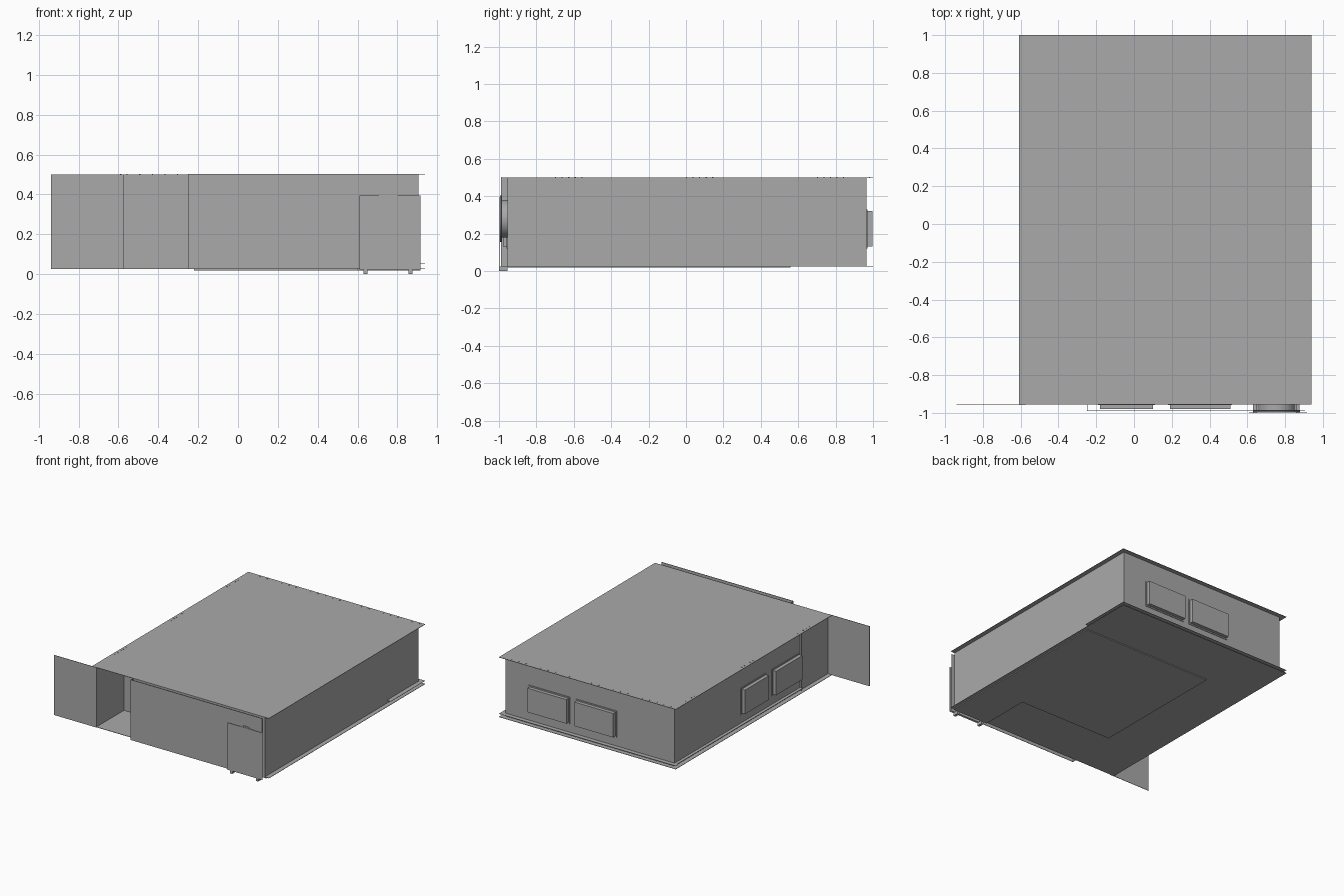
import bpy, bmesh, math

cube = bpy.data.objects.get("Cube")
if cube:
    bpy.data.objects.remove(cube, do_unlink=True)

grey = bpy.data.materials.new("plain grey")
grey.use_nodes = True
COLOUR = (0.40, 0.40, 0.40, 1)
grey.diffuse_color = COLOUR
grey.node_tree.nodes["Principled BSDF"].inputs["Base Color"].default_value = COLOUR


def finish(name, bm):
    bmesh.ops.recalc_face_normals(bm, faces=bm.faces)
    mesh = bpy.data.meshes.new(name)
    bm.to_mesh(mesh)
    bm.free()
    mesh.materials.append(grey)
    obj = bpy.data.objects.new(name, mesh)
    bpy.context.collection.objects.link(obj)
    return obj


def prism(name, outline, z0, z1):
    """Upright solid from a plan outline."""
    bm = bmesh.new()
    face = bm.faces.new([bm.verts.new((x, y, z0)) for x, y in outline])
    top = bmesh.ops.extrude_face_region(bm, geom=[face])["geom"]
    for v in top:
        if isinstance(v, bmesh.types.BMVert):
            v.co.z = z1
    return finish(name, bm)


def box(name, x, y, z):
    return prism(name, [(x[0], y[0]), (x[1], y[0]), (x[1], y[1]), (x[0], y[1])], *z)


def disc(name, x, z, radius, y0, y1):
    """Cylinder lying along y."""
    bpy.ops.mesh.primitive_cylinder_add(vertices=48, radius=radius, depth=y1 - y0,
                                        location=(x, (y0 + y1) / 2, z),
                                        rotation=(math.pi / 2, 0, 0))
    obj = bpy.context.object
    obj.name = name
    obj.data.materials.append(grey)
    bpy.ops.object.shade_smooth_by_angle()


LEFT, RIGHT, FRONT, BACK = -0.575, 0.905, -0.955, 0.965
FLOOR, TOP, SHEET = 0.025, 0.5, 0.003
HALL_X, HALL_Y = -0.25, -0.61
EDGE_X, EDGE_Y = (-0.61, 0.94), (-0.955, 1.0)

# Main body, with the entrance hall left out of its front corner
prism("body", [(LEFT, HALL_Y), (HALL_X, HALL_Y), (HALL_X, FRONT),
               (RIGHT, FRONT), (RIGHT, BACK), (LEFT, BACK)], FLOOR, TOP)
box("hall_side_wall", (LEFT, LEFT + SHEET), (FRONT, HALL_Y), (FLOOR, TOP))
box("hall_joint_strip", (LEFT - 0.012, LEFT), (HALL_Y - 0.005, HALL_Y + 0.005), (FLOOR, TOP))

# Thin overhanging roof and floor sheets
box("roof_sheet", EDGE_X, EDGE_Y, (TOP - SHEET, TOP))
box("floor_sheet", EDGE_X, EDGE_Y, (FLOOR, FLOOR + SHEET))

# Second ledge just above the floor sheet
LEDGE = (0.05, 0.052)
box("left_ledge", (EDGE_X[0] + 0.01, LEFT), (HALL_Y, EDGE_Y[1]), LEDGE)
box("back_ledge", EDGE_X, (BACK, EDGE_Y[1]), LEDGE)
box("side_ledge", (RIGHT, EDGE_X[1]), (0.57, EDGE_Y[1]), LEDGE)

# Lower deck under the L-shaped inner room
prism("lower_deck", [(-0.22, -0.55), (0.6, -0.55), (0.6, FRONT), (0.915, FRONT),
                     (0.915, 0.56), (-0.22, 0.56)], 0.018, FLOOR)


# Shallow window boxes with a fine base flange
def window(name, side, lo, hi):
    for part, grow, depth in (("box", 0, 0.033), ("flange", 0.01, 0.005)):
        span, z = (lo - grow, hi + grow), (0.13 - grow, 0.32 + grow)
        label = name + "_" + part
        if side == "back":
            box(label, span, (BACK, BACK + depth), z)
        elif side == "front":
            box(label, span, (FRONT - depth * 0.75, FRONT), z)
        else:
            box(label, (LEFT - depth, LEFT), span, z)


for number, (lo, hi) in enumerate([(0.35, 0.69), (-0.06, 0.28)], 1):
    window(f"back_window_{number}", "back", lo, hi)
for number, (lo, hi) in enumerate([(-0.18, 0.10), (0.19, 0.51)], 1):
    window(f"front_window_{number}", "front", lo, hi)
for number, (lo, hi) in enumerate([(-0.17, 0.13), (-0.59, -0.26)], 1):
    window(f"side_window_{number}", "side", lo, hi)

# Open entrance door and the large front screen
box("open_door", (-0.94, LEFT), (FRONT - SHEET, FRONT), (FLOOR, TOP))
box("front_screen", (HALL_X, RIGHT), (-0.99, -0.987), (FLOOR, TOP + 0.003))
box("screen_edge", (HALL_X, HALL_X + SHEET), (-0.987, FRONT), (FLOOR, TOP))

# Round duct behind the small panel
disc("duct_neck", 0.755, 0.28, 0.10, -0.985, FRONT)
disc("duct_flange", 0.755, 0.28, 0.125, -0.995, -0.985)

# Small front panel on two feet
box("front_panel", (0.61, 0.915), (-1.0, -0.997), (0.022, 0.395))
for name, x in (("inner_foot", 0.64), ("outer_foot", 0.867)):
    box(name, (x - 0.01, x + 0.01), (-1.0, FRONT), (0, FLOOR))

# Rows of rivets along the roof edges
for i in range(24):
    x = -0.56 + i * 0.0635
    box("back_rivet", (x, x + 0.006), (0.978, 0.984), (TOP, TOP + 0.002))
for start in (-0.7, 0.0, 0.7):
    for i in range(5):
        y = start + i * 0.035
        box("side_rivet", (-0.592, -0.586), (y, y + 0.006), (TOP, TOP + 0.002))
